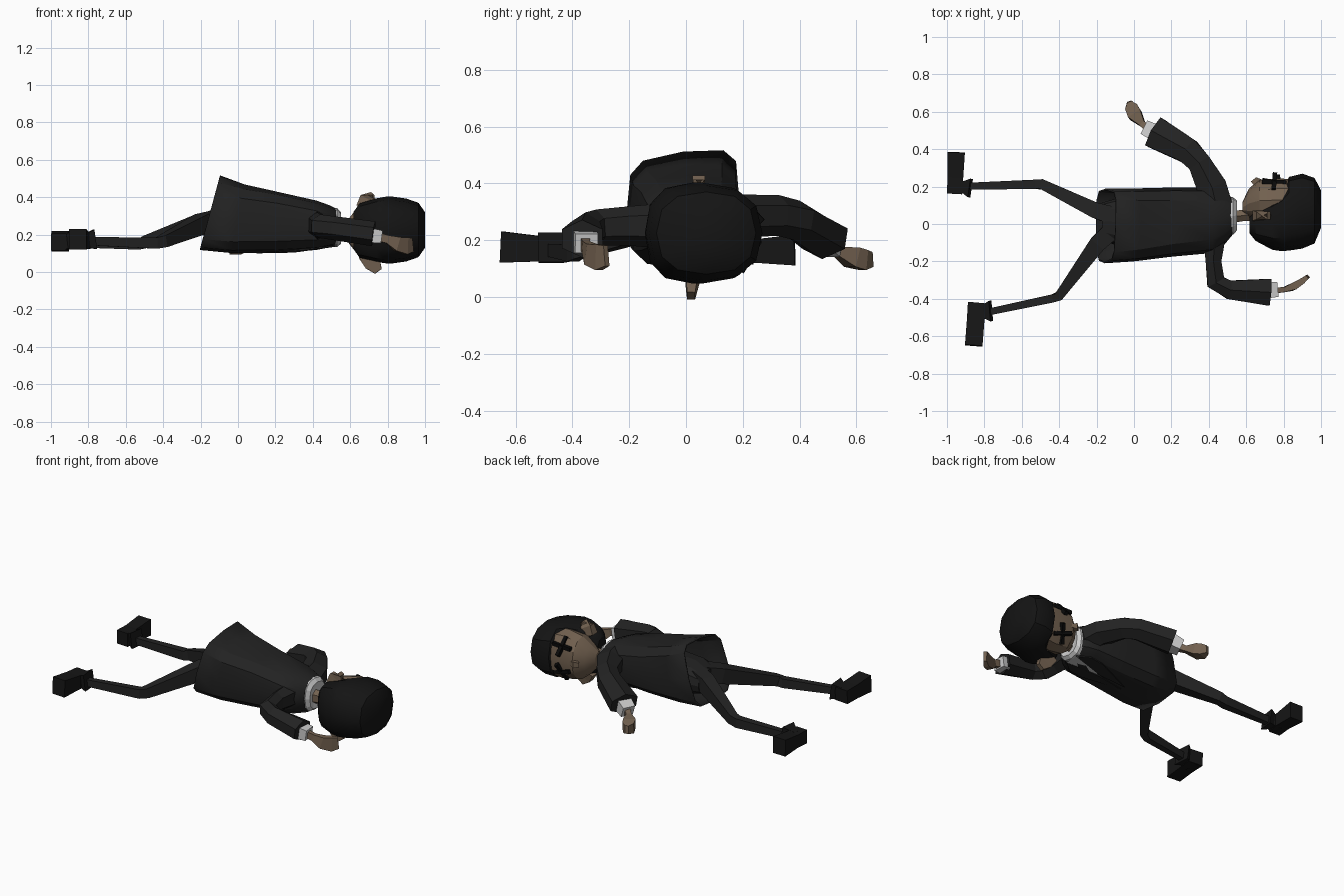
import bpy, math
from mathutils import Vector


def material(name, r, g, b):
    m = bpy.data.materials.new(name)
    m.diffuse_color = (r, g, b, 1)
    return m


CLOTH = material("cloth", .016, .016, .016)
HAIR = material("hair", .007, .007, .007)
SHOE = material("shoe", .008, .008, .008)
SKIN = material("skin", .17, .12, .08)
WHITE = material("white", .75, .75, .75)
INK = material("ink", .003, .003, .003)


def add_mesh(name, verts, faces, mat, smooth=0):
    me = bpy.data.meshes.new(name)
    me.from_pydata(verts, [], faces)
    me.materials.append(mat)
    ob = bpy.data.objects.new(name, me)
    bpy.context.collection.objects.link(ob)
    bpy.ops.object.select_all(action='DESELECT')
    ob.select_set(True)
    bpy.context.view_layer.objects.active = ob
    bpy.ops.object.mode_set(mode='EDIT')
    bpy.ops.mesh.select_all(action='SELECT')
    bpy.ops.mesh.normals_make_consistent(inside=False)
    bpy.ops.object.mode_set(mode='OBJECT')
    if smooth:
        bpy.ops.object.shade_smooth_by_angle(angle=math.radians(smooth))
    return ob


def loft(name, rings, mat, start=True, end=True, smooth=0):
    """Skin a list of equal-sized rings."""
    n = len(rings[0])
    verts = [v for r in rings for v in r]
    faces = [(i * n + j, i * n + (j + 1) % n, (i + 1) * n + (j + 1) % n, (i + 1) * n + j)
             for i in range(len(rings) - 1) for j in range(n)]
    if start:
        faces.append(tuple(range(n)))
    if end:
        faces.append(tuple(range(len(verts) - n, len(verts))))
    return add_mesh(name, verts, faces, mat, smooth)


def section(x, yc, zc, ry, rz, n=12, p=2.5, tilt=0, shear=0):
    """Superellipse across the body axis (x)."""
    ring = []
    for k in range(n):
        a = 2 * math.pi * k / n
        c, s = math.cos(a), math.sin(a)
        y = math.copysign(abs(c) ** (2 / p), c) * ry
        z = math.copysign(abs(s) ** (2 / p), s) * rz
        z += shear * y * (z > 0)
        ring.append((x + tilt * z, yc + y, zc + z))
    return ring


def tube(name, pts, mat, n=4, smooth=0):
    """Faceted limb along points (x, y, z, half width, half height)."""
    P = [Vector(p[:3]) for p in pts]
    rings = []
    for i, p in enumerate(pts):
        d = (P[min(i + 1, len(P) - 1)] - P[max(i - 1, 0)]).normalized()
        ref = Vector((0, 1, 0)) if abs(d.z) > .8 else Vector((0, 0, 1))
        side = d.cross(ref).normalized()
        up = side.cross(d)
        k = 1 / math.cos(math.pi / n)
        rings.append([P[i] + side * (p[3] * k * math.cos(a)) + up * (p[4] * k * math.sin(a))
                      for a in (2 * math.pi * (j + .5) / n for j in range(n))])
    return loft(name, rings, mat, smooth=smooth)


# Coat, open at the hem, with a thin wall
coat = loft("coat", [
    section(-.15, -.01, .315, .2, .197, p=4, tilt=.27, shear=.13),
    section(0, -.005, .285, .195, .183, p=3.5, tilt=.2, shear=.08),
    section(.2, .01, .266, .185, .162, p=3, tilt=.1),
    section(.42, .02, .25, .175, .132, p=2.6),
    section(.49, .033, .245, .135, .112),
    section(.525, .04, .24, .1, .1)], CLOTH, start=False, smooth=30)
wall = coat.modifiers.new("wall", 'SOLIDIFY')
wall.thickness, wall.offset = .01, -1

# Hips inside the coat
loft("hips", [section(-.17, .015, .25, .1, .07), section(-.08, .01, .26, .13, .1),
              section(.1, .01, .26, .14, .11)], CLOTH)

# Shirt front and lapels on the underside
add_mesh("shirt_front", [(.52, -.01, .135), (.52, .09, .135), (.3, .035, .107)], [(0, 1, 2)], WHITE)
for s, side in ((-1, "right"), (1, "left")):
    c = .035
    lapel = add_mesh(side + "_lapel", [
        (.52, c + s * .045, .135), (.45, c + s * .1, .128), (.36, c + s * .1, .117),
        (.1, c - .02 + s * .015, .1), (.3, c + s * .005, .104)], [(0, 1, 2, 3, 4)], CLOTH)
    lapel.modifiers.new("thickness", 'SOLIDIFY').thickness = .008

# Collar and neck
loft("collar", [section(.505, .042, .24, .103, .105), section(.53, .043, .238, .1, .104),
                section(.55, .045, .236, .08, .085), section(.54, .045, .236, .045, .05)],
     WHITE, start=False)
tube("neck", [(.5, .035, .225, .033, .042), (.58, .045, .225, .03, .038),
              (.68, .06, .225, .04, .05)], SKIN, 6)

# Sleeves
tube("left_sleeve", [(.44, .10, .27, .085, .08), (.415, .2, .285, .08, .066),
                     (.35, .325, .287, .062, .062), (.29, .39, .27, .068, .062),
                     (.11, .49, .205, .085, .065)], CLOTH, 6)
tube("right_sleeve", [(.43, -.07, .25, .06, .07), (.425, -.2, .25, .042, .06),
                      (.437, -.31, .245, .05, .055), (.51, -.352, .235, .05, .055),
                      (.725, -.365, .205, .072, .058)], CLOTH, 6)

# Shirt cuffs
tube("left_cuff", [(.12, .485, .2, .045, .042), (.065, .512, .175, .04, .036)], WHITE)
tube("right_cuff", [(.715, -.355, .195, .042, .038), (.765, -.35, .188, .04, .034)], WHITE)

# Hands
tube("left_hand", [(.08, .505, .178, .02, .022), (.045, .535, .16, .016, .018),
                   (.005, .585, .14, .038, .035), (-.015, .625, .13, .034, .035),
                   (-.025, .655, .132, .012, .026)], SKIN)
tube("right_hand", [(.75, -.355, .188, .016, .022), (.8, -.352, .175, .013, .022),
                    (.85, -.335, .15, .02, .038), (.9, -.305, .14, .016, .045),
                    (.93, -.28, .145, .01, .036)], SKIN)

# Trouser legs
tube("left_leg", [(-.06, .03, .29, .05, .055), (-.2, .07, .26, .042, .05),
                  (-.49, .212, .162, .026, .032), (-.53, .212, .15, .025, .03),
                  (-.9, .202, .155, .018, .022)], CLOTH)
tube("right_leg", [(-.08, .0, .28, .05, .055), (-.19, -.1, .26, .045, .05),
                   (-.4, -.385, .165, .024, .032), (-.435, -.398, .155, .022, .03),
                   (-.79, -.473, .165, .018, .022)], CLOTH)

# Shoes with flared ankles
tube("left_ankle", [(-.875, .192, .17, .05, .05), (-.91, .197, .165, .032, .04),
                    (-.96, .2, .16, .038, .045)], SHOE)
tube("right_ankle", [(-.765, -.465, .175, .055, .052), (-.8, -.468, .17, .036, .042),
                     (-.85, -.475, .165, .045, .045)], SHOE)
tube("left_shoe", [(-.96, .162, .16, .04, .045), (-.955, .25, .162, .042, .042),
                   (-.95, .383, .165, .046, .054)], SHOE)
tube("right_shoe", [(-.838, -.422, .166, .05, .044), (-.847, -.52, .17, .047, .045),
                    (-.857, -.65, .176, .047, .055)], SHOE)

# Head lying on its side, face towards the back
loft("face", [
    section(.58, .088, .22, .03, .05, p=2), section(.615, .11, .22, .08, .095, p=2),
    section(.67, .125, .222, .112, .142, p=2), section(.77, .128, .224, .115, .16, p=2.2),
    section(.86, .13, .224, .11, .15, p=2.2)], SKIN, smooth=25)
loft("hair", [
    section(.618, -.005, .222, .045, .1), section(.65, -.005, .222, .085, .145),
    section(.74, .01, .224, .148, .17), section(.79, .025, .225, .17, .178),
    section(.83, .055, .225, .197, .178), section(.9, .069, .225, .2, .168),
    section(.965, .071, .225, .175, .145), section(1.0, .08, .225, .1, .095)],
    HAIR, smooth=35)
tube("nose", [(.69, .222, .222, .012, .01), (.655, .234, .222, .016, .02),
              (.635, .215, .222, .016, .014)], SKIN)

# Ears and sideburns, above and below
tube("left_ear", [(.675, .045, .34, .045, .028), (.695, .045, .39, .045, .02),
                  (.72, .045, .42, .022, .012)], SKIN)
tube("right_ear", [(.69, .025, .1, .05, .03), (.72, .02, .045, .045, .02),
                   (.75, .018, .004, .022, .014)], SKIN)
for z, side in ((.335, "left"), (.115, "right")):
    tube(side + "_sideburn", [(.8, .13, z, .035, .035), (.7, .1, z, .02, .022)], HAIR)

# Crossed eyes lying on the curved face
for s, side, spread, lean, turn in ((1, "left", .088, 42, 3), (-1, "right", .078, 30, 18)):
    centre = Vector((.75, .224, .224 + s * spread))
    tilt = math.radians(lean)
    across = Vector((0, -math.sin(tilt), s * math.cos(tilt)))
    for k in (0, 1):
        a = math.radians(turn + 90 * k)
        d = (Vector((1, 0, 0)) * math.cos(a) + across * math.sin(a)) * .065
        tube(f"{side}_eye_bar_{k + 1}", [(*(centre - d), .012, .012), (*(centre + d), .012, .012)], INK)
